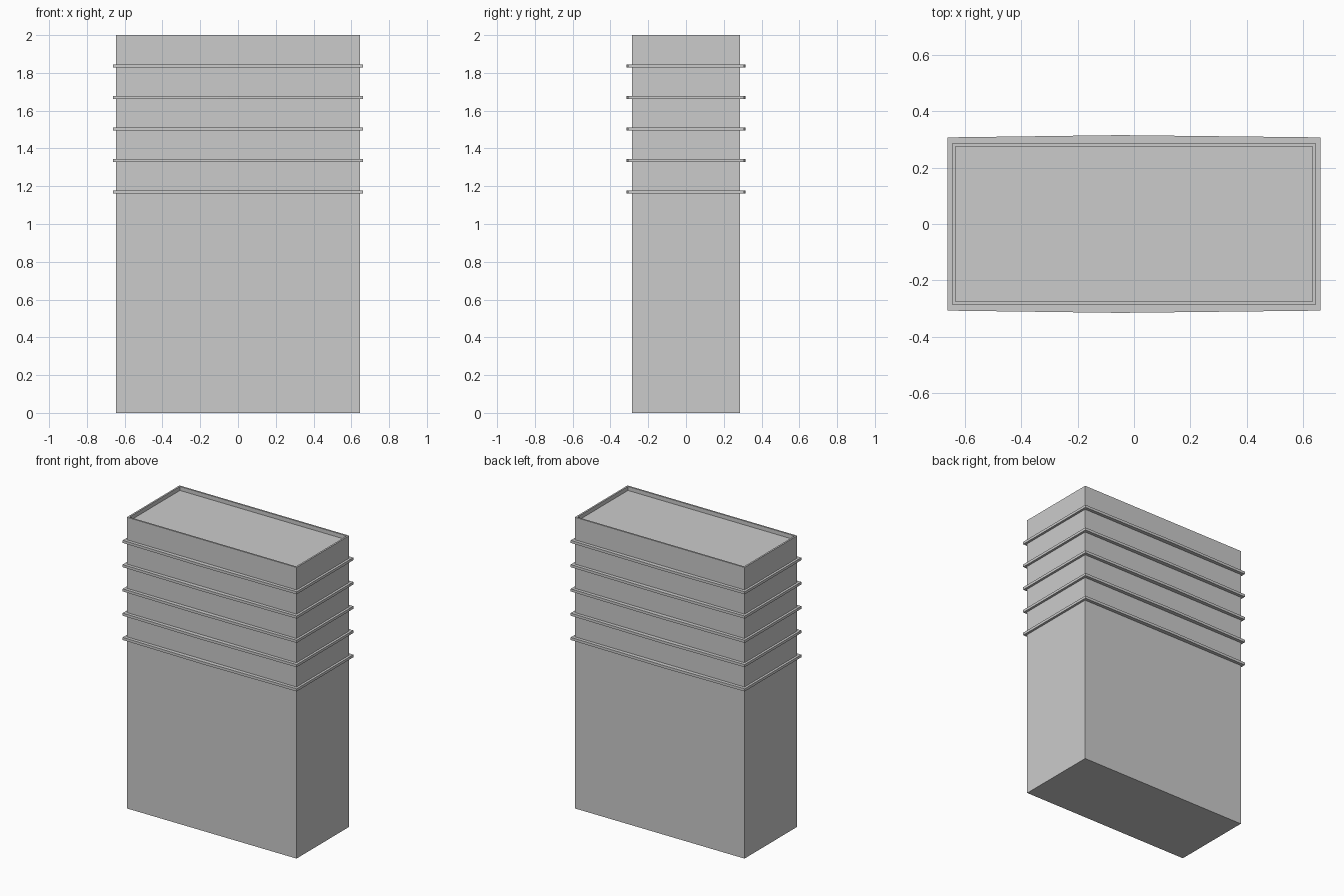
import bpy, bmesh

if "Cube" in bpy.data.objects:
    bpy.data.objects.remove(bpy.data.objects["Cube"])

W, D, H = 0.645, 0.286, 2.0      # half width, half depth, height
RIM, RECESS = 0.0165, 0.027      # top lip thickness and recess depth


def make_object(name, bm):
    bmesh.ops.recalc_face_normals(bm, faces=bm.faces)
    mesh = bpy.data.meshes.new(name)
    bm.to_mesh(mesh)
    bm.free()
    ob = bpy.data.objects.new(name, mesh)
    bpy.context.collection.objects.link(ob)
    return ob


# Body: tall box with a shallow recessed top
bm = bmesh.new()
bmesh.ops.create_cube(bm, size=1)
for v in bm.verts:
    v.co = (v.co.x * 2 * W, v.co.y * 2 * D, (v.co.z + 0.5) * H)
top = max(bm.faces, key=lambda f: f.calc_center_median().z)
bmesh.ops.inset_region(bm, faces=[top], thickness=RIM)
wall = bmesh.ops.extrude_face_region(bm, geom=[top])
bmesh.ops.delete(bm, geom=[top], context='FACES_ONLY')
bmesh.ops.translate(bm, vec=(0, 0, -RECESS),
                    verts=[g for g in wall['geom'] if isinstance(g, bmesh.types.BMVert)])
make_object("body", bm)


# Bands: thin rings, slightly bowed outward on front and back
def band(name, z, half_height=0.009):
    bx, by, bow = 0.661, 0.307, 0.315
    outer = [(-bx, -by), (-0.05, -bow), (bx, -by), (bx, by), (-0.05, bow), (-bx, by)]
    ix, iy = W - 0.002, D - 0.002
    inner = [(-ix, -iy), (-0.05, -iy), (ix, -iy), (ix, iy), (-0.05, iy), (-ix, iy)]
    bm = bmesh.new()
    loops = [[bm.verts.new((x, y, z + s * half_height)) for x, y in ring]
             for ring, s in ((outer, -1), (outer, 1), (inner, 1), (inner, -1))]
    for k in range(4):
        a, b = loops[k], loops[(k + 1) % 4]
        for i in range(6):
            j = (i + 1) % 6
            bm.faces.new((a[i], a[j], b[j], b[i]))
    make_object(name, bm)


for n in range(5):
    band(f"band_{n + 1}", (7 + n) / 6 + 0.003)
